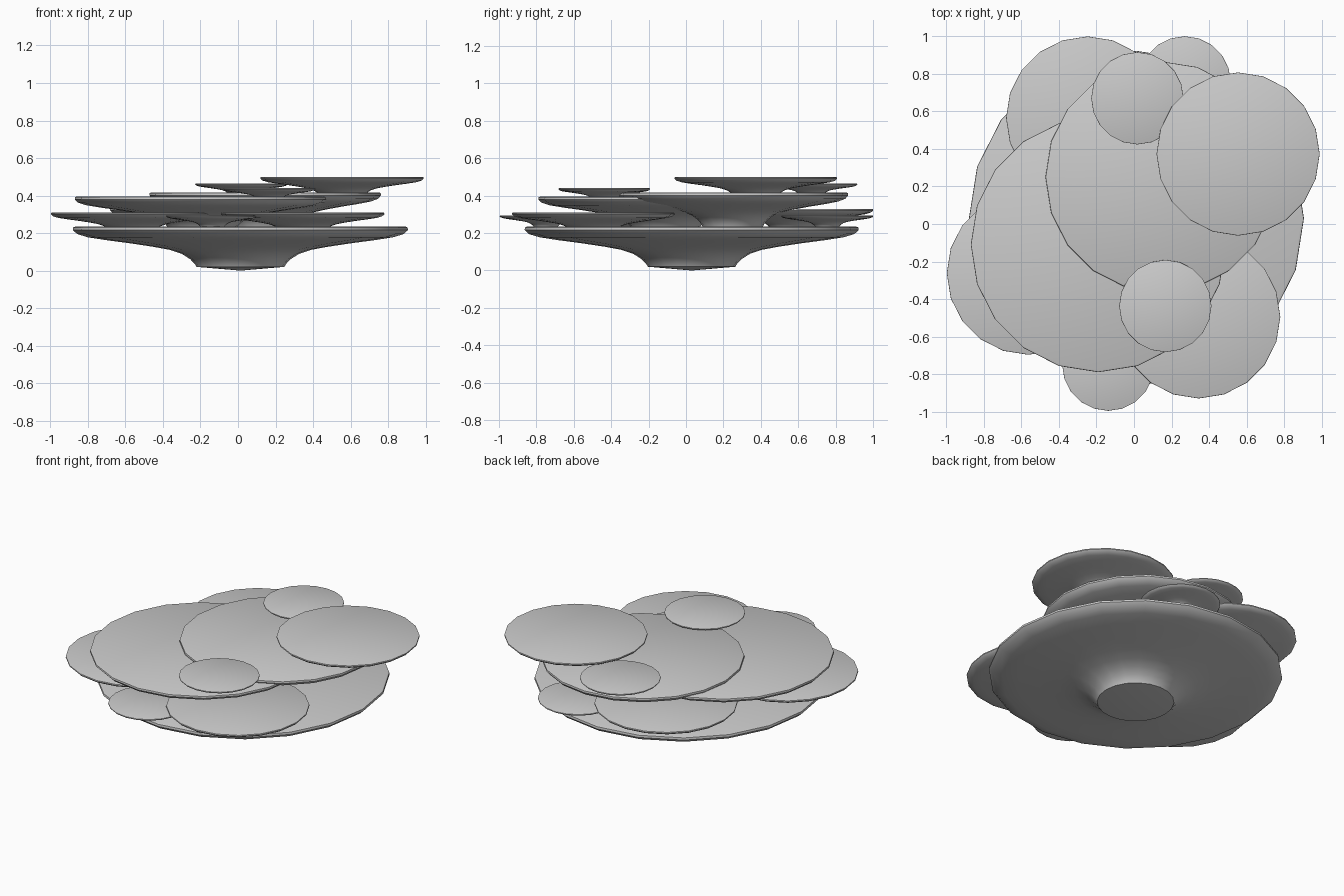
import bpy, bmesh
from math import cos, sin, tau, radians

if "Cube" in bpy.data.objects:
    bpy.data.objects.remove(bpy.data.objects["Cube"])

SIDES = 20
# Unit plate profile: (radius, height), foot to rim
PROFILE = [(0.262, 0.085), (0.272, 0.15), (0.30, 0.26), (0.35, 0.38),
           (0.42, 0.47), (0.52, 0.54), (0.66, 0.62), (0.80, 0.69),
           (0.91, 0.755), (0.975, 0.83), (1.0, 0.92), (0.998, 0.98), (0.985, 1.0)]


def plate(name, x, y, radius, top, height):
    bm = bmesh.new()
    rings = []
    for r, h in PROFILE:
        rings.append([bm.verts.new((radius * r * cos(tau * i / SIDES),
                                    radius * r * sin(tau * i / SIDES),
                                    height * (h - 1))) for i in range(SIDES)])
    foot = bm.verts.new((0, 0, -height))
    for i in range(SIDES):
        j = (i + 1) % SIDES
        bm.faces.new((foot, rings[0][j], rings[0][i]))
        for a, b in zip(rings, rings[1:]):
            bm.faces.new((a[i], a[j], b[j], b[i]))
    bm.faces.new(rings[-1])
    bmesh.ops.recalc_face_normals(bm, faces=bm.faces)
    mesh = bpy.data.meshes.new(name)
    bm.to_mesh(mesh)
    bm.free()
    ob = bpy.data.objects.new(name, mesh)
    ob.location = (x, y, top)
    bpy.context.collection.objects.link(ob)
    bpy.context.view_layer.objects.active = ob
    ob.select_set(True)


# Large tiers
plate("base_plate", 0.013, 0.03, 0.893, 0.235, 0.235)
plate("left_tier", -0.19, -0.11, 0.68, 0.395, 0.19)
plate("right_tier", 0.145, 0.25, 0.617, 0.417, 0.20)

# Medium plates
for name, x, y, top in [("top_plate", 0.555, 0.373, 0.50),
                        ("front_plate", 0.345, -0.495, 0.31),
                        ("left_plate", -0.563, -0.262, 0.31),
                        ("back_plate", -0.247, 0.565, 0.33)]:
    plate(name, x, y, 0.435, top, 0.117)

# Small plates
for name, x, y, top in [("small_back_upper", 0.018, 0.67, 0.465),
                        ("small_front_upper", 0.167, -0.437, 0.44),
                        ("small_front_lower", -0.137, -0.75, 0.295),
                        ("small_back_lower", 0.27, 0.755, 0.295)]:
    plate(name, x, y, 0.246, top, 0.068)

bpy.ops.object.shade_smooth_by_angle(angle=radians(40))
